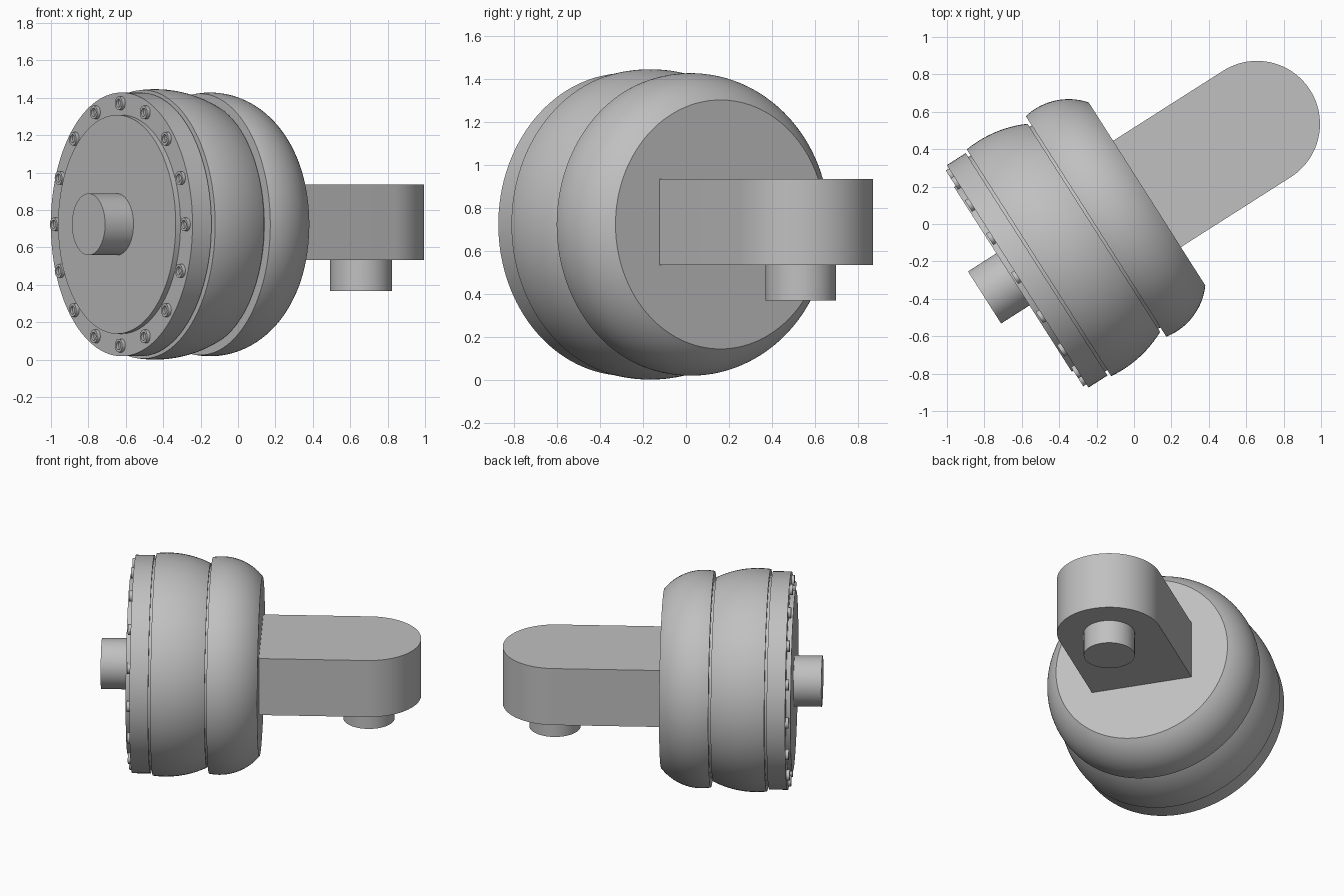
import bpy, bmesh
from math import cos, sin, pi, radians, sqrt
from mathutils import Matrix, Vector

cube = bpy.data.objects.get("Cube")
if cube:
    bpy.data.objects.remove(cube, do_unlink=True)

# Single metal colour
metal = bpy.data.materials.new("plain grey")
metal.use_nodes = True
grey = (0.53, 0.53, 0.53, 1)
metal.diffuse_color = grey
metal.node_tree.nodes["Principled BSDF"].inputs["Base Color"].default_value = grey

# Local frame: x runs along the drum axis, from the flange face to the arm
FRAME = Matrix.Translation((-0.622, -0.28, 0.723)) @ Matrix.Rotation(radians(32.5), 4, 'Z')
UPRIGHT = Matrix.Rotation(pi / 2, 4, 'Y')


def finish(bm, name, matrix):
    bmesh.ops.recalc_face_normals(bm, faces=bm.faces)
    mesh = bpy.data.meshes.new(name)
    bm.to_mesh(mesh)
    bm.free()
    mesh.materials.append(metal)
    mesh.shade_smooth()
    mesh.set_sharp_from_angle(angle=radians(25))
    obj = bpy.data.objects.new(name, mesh)
    obj.matrix_world = matrix
    bpy.context.collection.objects.link(obj)
    return obj


def lathe(name, profile, matrix=FRAME, sides=128):
    """Turn (position, radius) points about local x and cap both ends."""
    bm = bmesh.new()
    rings = [[bm.verts.new((s, r * cos(2 * pi * i / sides), r * sin(2 * pi * i / sides)))
              for i in range(sides)] for s, r in profile]
    for a, b in zip(rings, rings[1:]):
        for i in range(sides):
            j = (i + 1) % sides
            bm.faces.new((a[i], a[j], b[j], b[i]))
    bm.faces.new(rings[0])
    bm.faces.new(rings[-1])
    return finish(bm, name, matrix)


def bulge(start, end, crown, top, radius, steps=20):
    """Circular arc profile with its highest point at crown."""
    points = []
    for i in range(steps + 1):
        s = start + (end - start) * i / steps
        points.append((s, top - radius + sqrt(radius ** 2 - (s - crown) ** 2)))
    return points


# Drum: flange, two bulging rings and the core seen in the grooves
lathe("front_flange", [(0, 0.705), (0.12, 0.705)])
lathe("drum_core", [(0.1, 0.64), (0.6, 0.64)])
lathe("front_groove", [(0.11, 0.68), (0.15, 0.68)])
lathe("front_ring", bulge(0.135, 0.483, 0.21, 0.723, 0.62))
lathe("rear_ring", bulge(0.497, 0.82, 0.56, 0.705, 0.333))

# Cover plate and front shaft
lathe("cover_plate", [(-0.03, 0.585), (0.02, 0.585)])
lathe("front_shaft", [(-0.21, 0.165), (0, 0.165)], sides=64)

# Socket-head bolts around the flange
for k in range(16):
    a = 2 * pi * k / 16
    place = FRAME @ Matrix.Translation((0, 0.648 * cos(a), 0.648 * sin(a)))
    lathe(f"bolt_{k + 1}", [(0.01, 0.036), (-0.02, 0.036), (-0.02, 0.022), (-0.005, 0.022)],
          place, 24)

# Arm with a rounded end
ARM_END, HALF = 1.517, 0.337
bm = bmesh.new()
outline = [(0.8, -HALF)]
for i in range(49):
    a = -pi / 2 + pi * i / 48
    outline.append((ARM_END + HALF * cos(a), HALF * sin(a)))
outline.append((0.8, HALF))
base = bm.faces.new([bm.verts.new((x, y, -0.19)) for x, y in outline])
top = bmesh.ops.extrude_face_region(bm, geom=[base])["geom"]
bmesh.ops.translate(bm, vec=Vector((0, 0, 0.402)),
                    verts=[v for v in top if isinstance(v, bmesh.types.BMVert)])
# the extrusion keeps the base face, so the arm is closed
finish(bm, "arm", FRAME)

# Pin under the arm end
lathe("arm_pin", [(0.16, 0.165), (0.355, 0.165)],
      FRAME @ Matrix.Translation((ARM_END, 0, 0)) @ UPRIGHT, 64)
